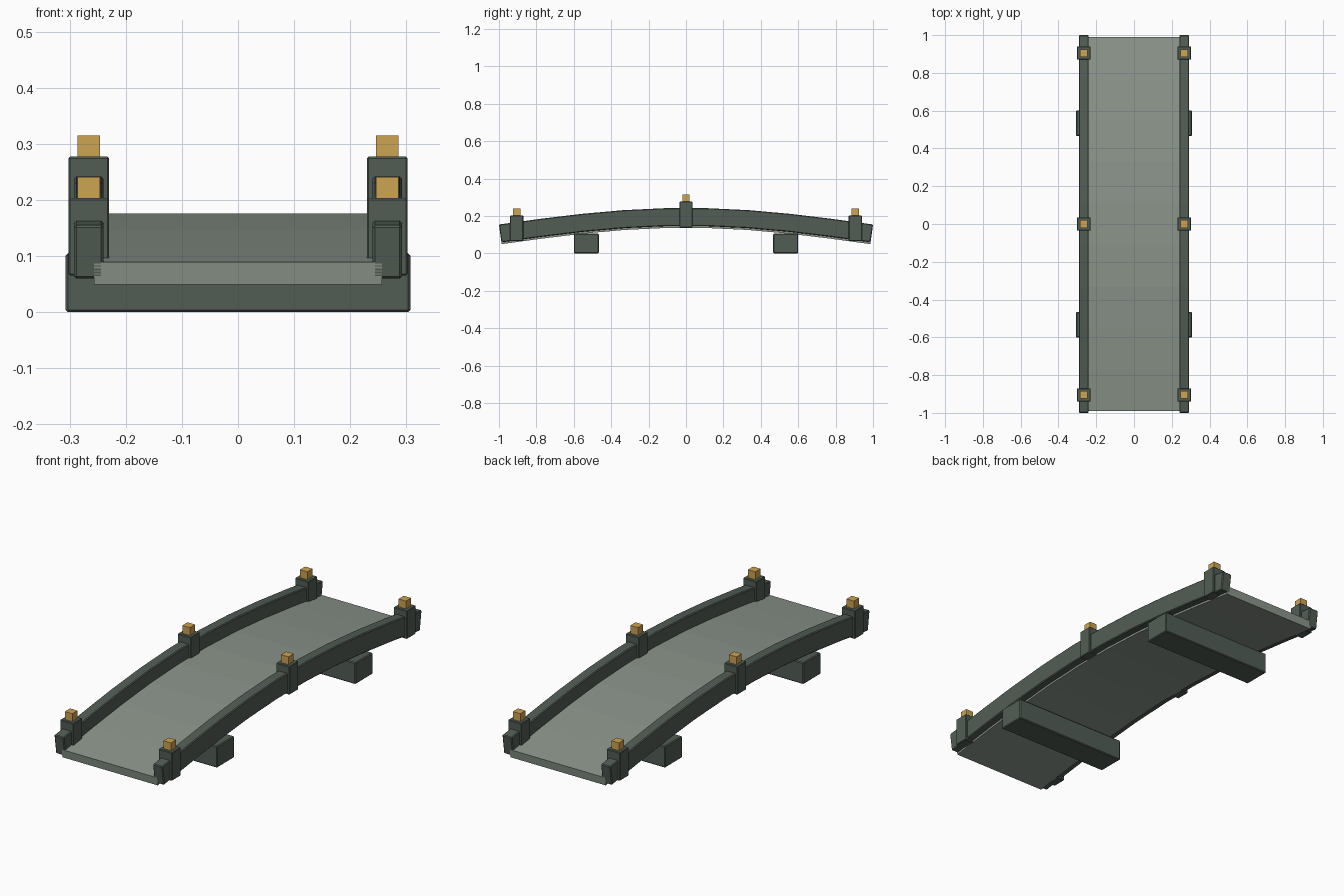
import bpy
import bmesh
from math import cos, sin, pi, atan
from mathutils import Vector

cube = bpy.data.objects.get("Cube")
if cube:
    bpy.data.objects.remove(cube, do_unlink=True)


def material(name, rgb):
    mat = bpy.data.materials.new(name)
    mat.use_nodes = True
    mat.diffuse_color = (*rgb, 1)
    mat.node_tree.nodes["Principled BSDF"].inputs["Base Color"].default_value = (*rgb, 1)
    return mat


STONE = material("pale grey stone", (0.26, 0.30, 0.26))
DARK = material("dark green grey", (0.083, 0.11, 0.09))
GOLD = material("gold", (0.61, 0.366, 0.084))

HALF = 0.991      # half length along the deck top
CROWN = 0.177     # deck height at midspan
RISE = 0.088
SEGMENTS = 9


def arch(y):
    """Height and slope angle of the deck top."""
    t = pi / 2 * y / HALF
    return CROWN - RISE * (1 - cos(t)), atan(-RISE * pi / 2 / HALF * sin(t))


def finish(name, bm, mat, bevel):
    bmesh.ops.recalc_face_normals(bm, faces=bm.faces)
    mesh = bpy.data.meshes.new(name)
    bm.to_mesh(mesh)
    bm.free()
    mesh.materials.append(mat)
    obj = bpy.data.objects.new(name, mesh)
    bpy.context.collection.objects.link(obj)
    if bevel:
        mod = obj.modifiers.new("soft edges", "BEVEL")
        mod.width = bevel
        mod.segments = 1
        mod.limit_method = "ANGLE"
        mod.angle_limit = pi / 4
    return obj


def box(name, x, y, z, mat, bevel=0.0):
    """Box from (low, high) pairs."""
    bm = bmesh.new()
    bmesh.ops.create_cube(bm, size=1)
    for v in bm.verts:
        v.co = Vector([lo + (hi - lo) * (c + 0.5)
                       for c, (lo, hi) in zip(v.co, (x, y, z))])
    return finish(name, bm, mat, bevel)


def arched_beam(name, x, low, high, mat, bevel=0.0):
    """Rectangular section swept along the arch, square to its slope."""
    bm = bmesh.new()
    rings = []
    for i in range(SEGMENTS + 1):
        y = HALF * (2 * i / SEGMENTS - 1)
        z, a = arch(y)
        rings.append([bm.verts.new((px, y - off * sin(a), z + off * cos(a)))
                      for px, off in ((x[0], low), (x[1], low), (x[1], high), (x[0], high))])
    for a, b in zip(rings, rings[1:]):
        for k in range(4):
            n = (k + 1) % 4
            bm.faces.new((a[k], a[n], b[n], b[k]))
    bm.faces.new(rings[0])
    bm.faces.new(rings[-1])
    return finish(name, bm, mat, bevel)


# Walkway
arched_beam("deck", (-0.257, 0.257), -0.04, 0, STONE)

# Side rails with posts and gold caps
for side, sx in (("left", 1), ("right", -1)):
    c = sx * 0.266
    arched_beam(f"{side}_rail", (c - 0.026, c + 0.026), -0.03, 0.066, DARK, 0.004)
    for place, y, top in (("front", -0.905, 0.203), ("middle", 0, 0.277), ("back", 0.905, 0.203)):
        box(f"{side}_{place}_post", (c - 0.036, c + 0.036), (y - 0.035, y + 0.035),
            (top - 0.138, top), DARK, 0.003)
        box(f"{side}_{place}_cap", (c - 0.02, c + 0.02), (y - 0.02, y + 0.02),
            (top - 0.002, top + 0.038), GOLD)

# Cross supports under the deck
for place, y in (("front", -0.533), ("back", 0.533)):
    box(f"{place}_support", (-0.307, 0.307), (y - 0.067, y + 0.067), (0, 0.105), DARK, 0.004)
